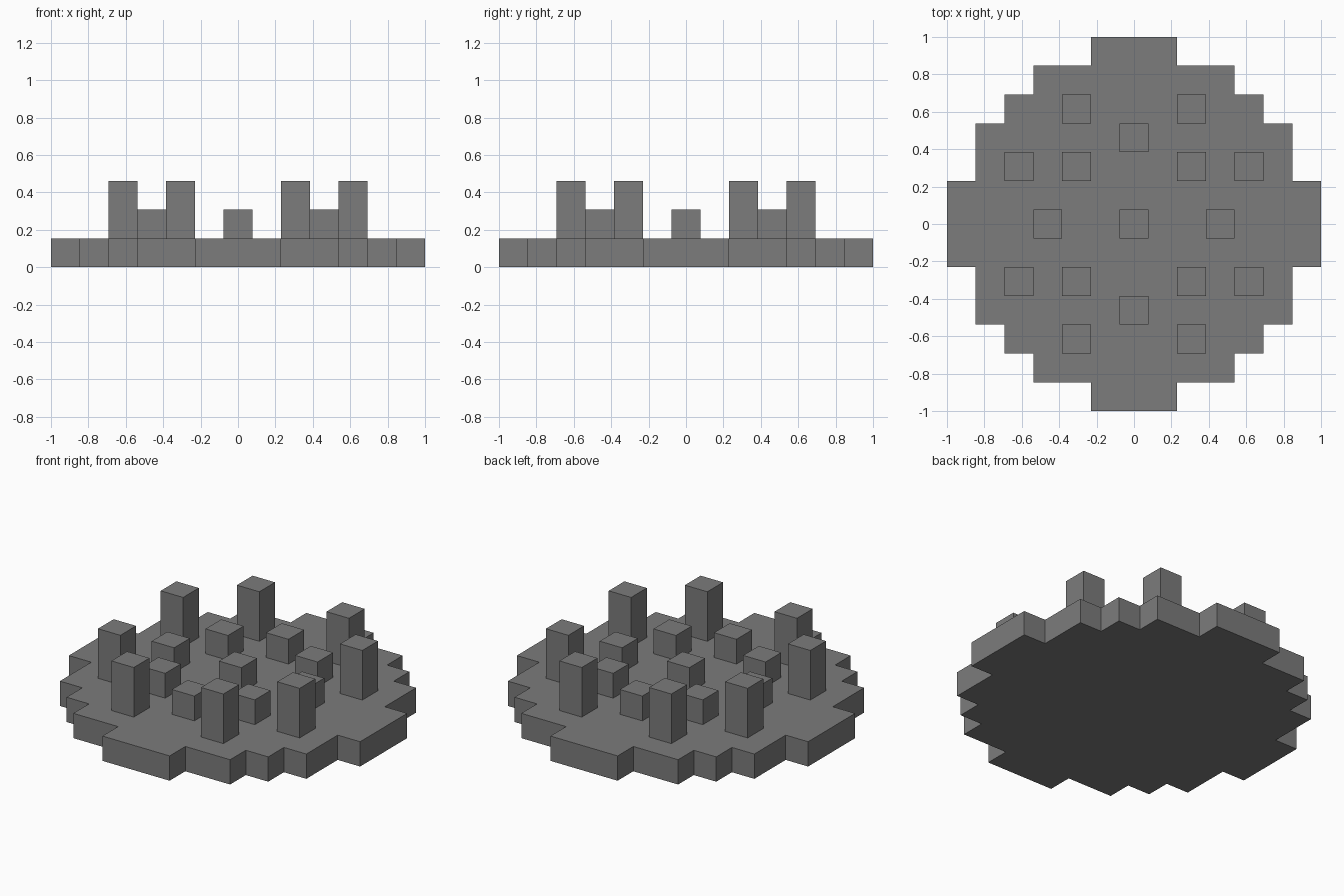
import bpy
import bmesh
from mathutils import Matrix, Vector

cube = bpy.data.objects.get("Cube")
if cube:
    bpy.data.objects.remove(cube, do_unlink=True)

U = 2 / 13  # one block

grey = bpy.data.materials.new("stone_grey")
grey.use_nodes = True
colour = (0.2, 0.2, 0.2, 1)
grey.diffuse_color = colour
grey.node_tree.nodes["Principled BSDF"].inputs["Base Color"].default_value = colour


def add_object(name, bm):
    mesh = bpy.data.meshes.new(name)
    bmesh.ops.recalc_face_normals(bm, faces=bm.faces)
    bm.to_mesh(mesh)
    bm.free()
    mesh.materials.append(grey)
    obj = bpy.data.objects.new(name, mesh)
    bpy.context.collection.objects.link(obj)


def add_pillar(name, x, y, height):
    # Square pillar standing on the base, measured in blocks
    bm = bmesh.new()
    bmesh.ops.create_cube(bm, size=U)
    bmesh.ops.scale(bm, vec=(1, 1, height), verts=bm.verts)
    bmesh.ops.translate(bm, vec=(x * U, y * U, (1 + height / 2) * U), verts=bm.verts)
    add_object(name, bm)


# Stepped round base: one quarter of the outline turned four times
quarter = [(6.5, 1.5), (5.5, 1.5), (5.5, 3.5), (4.5, 3.5), (4.5, 4.5),
           (3.5, 4.5), (3.5, 5.5), (1.5, 5.5), (1.5, 6.5)]
bm = bmesh.new()
outline = []
for turn in range(4):
    spin = Matrix.Rotation(turn * 1.5707963, 3, "Z")
    outline += [bm.verts.new(spin @ Vector((x * U, y * U, 0))) for x, y in quarter]
floor = bm.faces.new(outline)
top = bmesh.ops.extrude_face_region(bm, geom=[floor], use_keep_orig=True)["geom"]
bmesh.ops.translate(bm, vec=(0, 0, U),
                    verts=[v for v in top if isinstance(v, bmesh.types.BMVert)])
add_object("stepped_base", bm)

# Outer ring of tall pillars and inner ring of short ones
for sx in (-1, 1):
    for sy in (-1, 1):
        add_pillar("tall_pillar", 2 * sx, 4 * sy, 2)
        add_pillar("tall_pillar", 4 * sx, 2 * sy, 2)
        add_pillar("short_pillar", 2 * sx, 2 * sy, 1)
    add_pillar("short_pillar", 3 * sx, 0, 1)
    add_pillar("short_pillar", 0, 3 * sx, 1)

# Single block in the middle
add_pillar("centre_block", 0, 0, 1)
